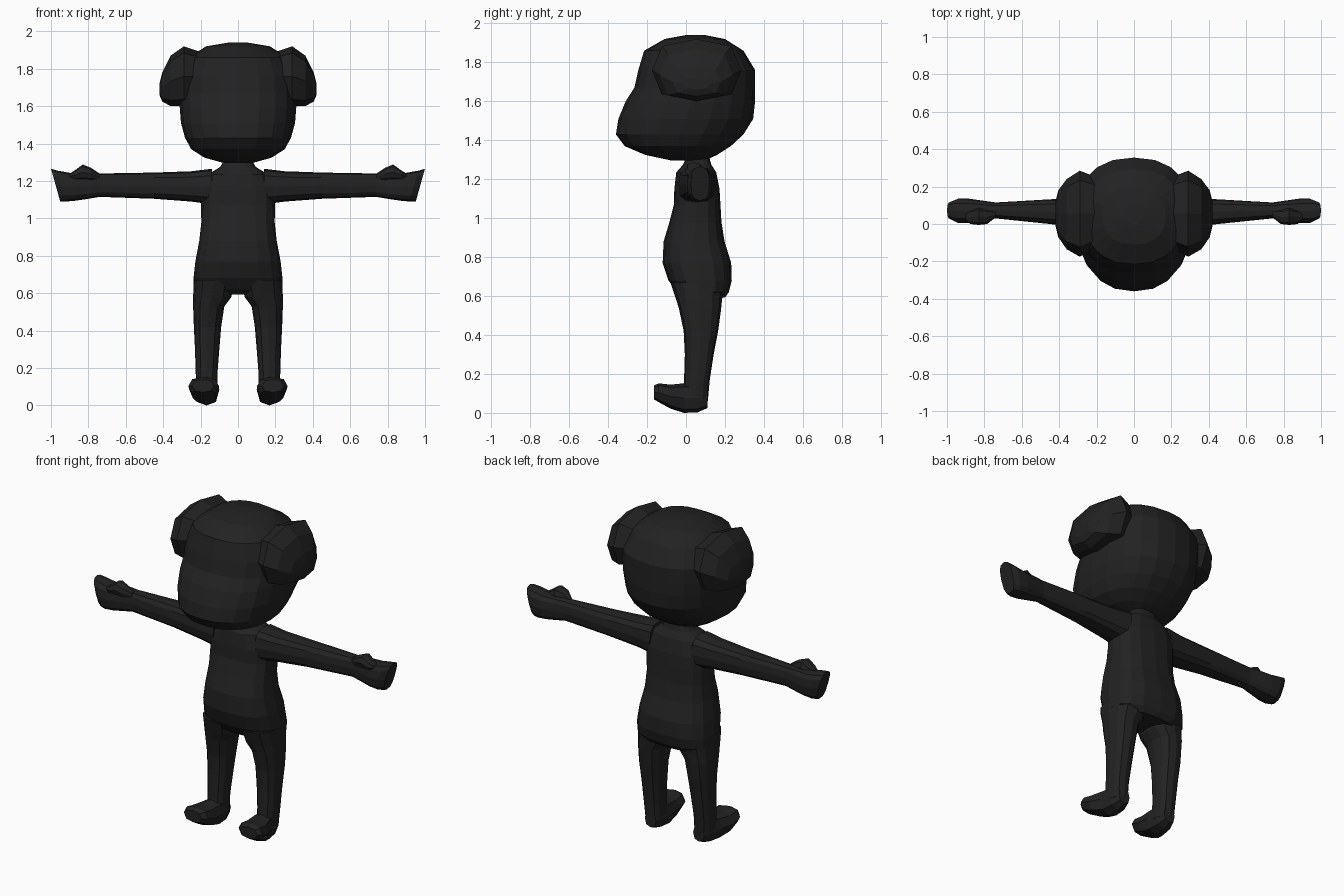
import bpy, bmesh, math

dark = bpy.data.materials.new("charcoal black")
dark.diffuse_color = (0.016, 0.016, 0.016, 1)


def loft(name, axis, rings, n=12, power=2.4, side=1):
    """Skin of rounded sections. Ring: position, first lo/hi, second lo/hi, [lean].
    axis 'z': first=x second=y; axis 'x': first=y second=z; axis 'y': first=x second=z."""
    bm = bmesh.new()
    loops = []
    for p, a0, a1, b0, b1, *lean in rings:
        loop = []
        for i in range(n):
            t = 2 * math.pi * i / n
            c, s = round(math.cos(t), 6), round(math.sin(t), 6)
            a = (a0 + a1) / 2 + (a1 - a0) / 2 * math.copysign(abs(c) ** (2 / power), c)
            db = (b1 - b0) / 2 * math.copysign(abs(s) ** (2 / power), s)
            b = (b0 + b1) / 2 + db
            q = p + db * (lean[0] if lean else 0)
            x, y, z = {"z": (a, b, q), "x": (q, a, b), "y": (a, q, b)}[axis]
            loop.append(bm.verts.new((x * side, y, z)))
        loops.append(loop)
    for r, s in zip(loops, loops[1:]):
        for i in range(n):
            j = (i + 1) % n
            bm.faces.new((r[i], r[j], s[j], s[i]))
    bm.faces.new(loops[0])
    bm.faces.new(loops[-1])
    bmesh.ops.recalc_face_normals(bm, faces=bm.faces)
    mesh = bpy.data.meshes.new(name)
    bm.to_mesh(mesh)
    bm.free()
    mesh.materials.append(dark)
    obj = bpy.data.objects.new(name, mesh)
    bpy.context.collection.objects.link(obj)
    return obj


def sym(z, w, y0, y1, *lean):
    return (z, -w, w, y0, y1, *lean)


# Head: flat-faced skull whose muzzle juts forward low down
loft("head", "z", [
    sym(1.297, 0.08, -0.08, 0.10), sym(1.325, 0.18, -0.21, 0.16),
    sym(1.37, 0.25, -0.315, 0.23), sym(1.43, 0.283, -0.36, 0.295),
    sym(1.51, 0.305, -0.347, 0.345), sym(1.60, 0.312, -0.31, 0.355),
    sym(1.67, 0.312, -0.265, 0.355), sym(1.76, 0.31, -0.245, 0.355),
    sym(1.86, 0.265, -0.215, 0.295), sym(1.92, 0.17, -0.11, 0.20),
    sym(1.94, 0.05, 0.0, 0.10)], n=20, power=2.3)

# Torso with neck, belly and seat
loft("torso", "z", [
    sym(1.31, 0.075, 0.0, 0.12), sym(1.275, 0.095, -0.015, 0.13),
    sym(1.235, 0.16, -0.05, 0.155), sym(1.15, 0.20, -0.06, 0.172),
    sym(1.07, 0.198, -0.062, 0.177), sym(0.98, 0.196, -0.085, 0.182),
    sym(0.88, 0.207, -0.115, 0.198), sym(0.77, 0.228, -0.12, 0.232),
    sym(0.68, 0.238, -0.09, 0.235), sym(0.62, 0.235, -0.045, 0.22),
    sym(0.592, 0.18, 0.0, 0.20)], n=16, power=2.6)

for tag, s in (("left", 1), ("right", -1)):
    # Blocky ear tuft on the side of the head
    loft(tag + "_ear", "x", [
        (0.20, -0.13, 0.25, 1.62, 1.89), (0.29, -0.175, 0.285, 1.60, 1.92),
        (0.36, -0.135, 0.24, 1.60, 1.87), (0.405, -0.07, 0.18, 1.625, 1.78),
        (0.42, -0.01, 0.12, 1.66, 1.72)], n=8, power=2.7, side=s)

    # Arm ending in a mitten with a slanted tip
    loft(tag + "_arm", "x", [
        (0.14, -0.04, 0.15, 1.075, 1.265), (0.25, -0.025, 0.14, 1.09, 1.252),
        (0.45, 0.0, 0.132, 1.105, 1.245), (0.74, 0.03, 0.115, 1.115, 1.24),
        (0.81, 0.018, 0.125, 1.103, 1.243), (0.88, 0.005, 0.135, 1.095, 1.243, 0.2),
        (0.94, 0.005, 0.135, 1.09, 1.255, 0.28), (0.975, 0.025, 0.12, 1.09, 1.265, 0.28)],
        n=12, power=2.8, side=s)

    # Thumb resting on the front upper edge of the hand
    loft(tag + "_thumb", "x", [
        (0.74, 0.035, 0.07, 1.20, 1.24), (0.785, 0.0, 0.075, 1.205, 1.27),
        (0.83, -0.005, 0.085, 1.205, 1.288), (0.875, 0.0, 0.075, 1.205, 1.255),
        (0.90, 0.02, 0.06, 1.21, 1.24)], n=8, power=2.4, side=s)

    # Leg
    loft(tag + "_leg", "z", [
        (0.67, 0.02, 0.236, -0.08, 0.20), (0.58, 0.035, 0.24, -0.05, 0.185),
        (0.53, 0.073, 0.24, -0.035, 0.18), (0.42, 0.09, 0.236, -0.012, 0.165),
        (0.30, 0.10, 0.23, -0.006, 0.142), (0.17, 0.11, 0.226, -0.01, 0.122),
        (0.06, 0.11, 0.22, -0.02, 0.112)], n=12, power=2.4, side=s)

    # Foot with an upturned toe
    loft(tag + "_foot", "y", [
        (0.11, 0.125, 0.20, 0.025, 0.12), (0.06, 0.108, 0.222, 0.003, 0.15),
        (-0.01, 0.102, 0.235, 0.0, 0.152), (-0.08, 0.10, 0.26, 0.022, 0.145),
        (-0.14, 0.102, 0.265, 0.055, 0.152), (-0.165, 0.13, 0.245, 0.07, 0.14)],
        n=8, power=2.5, side=s)
